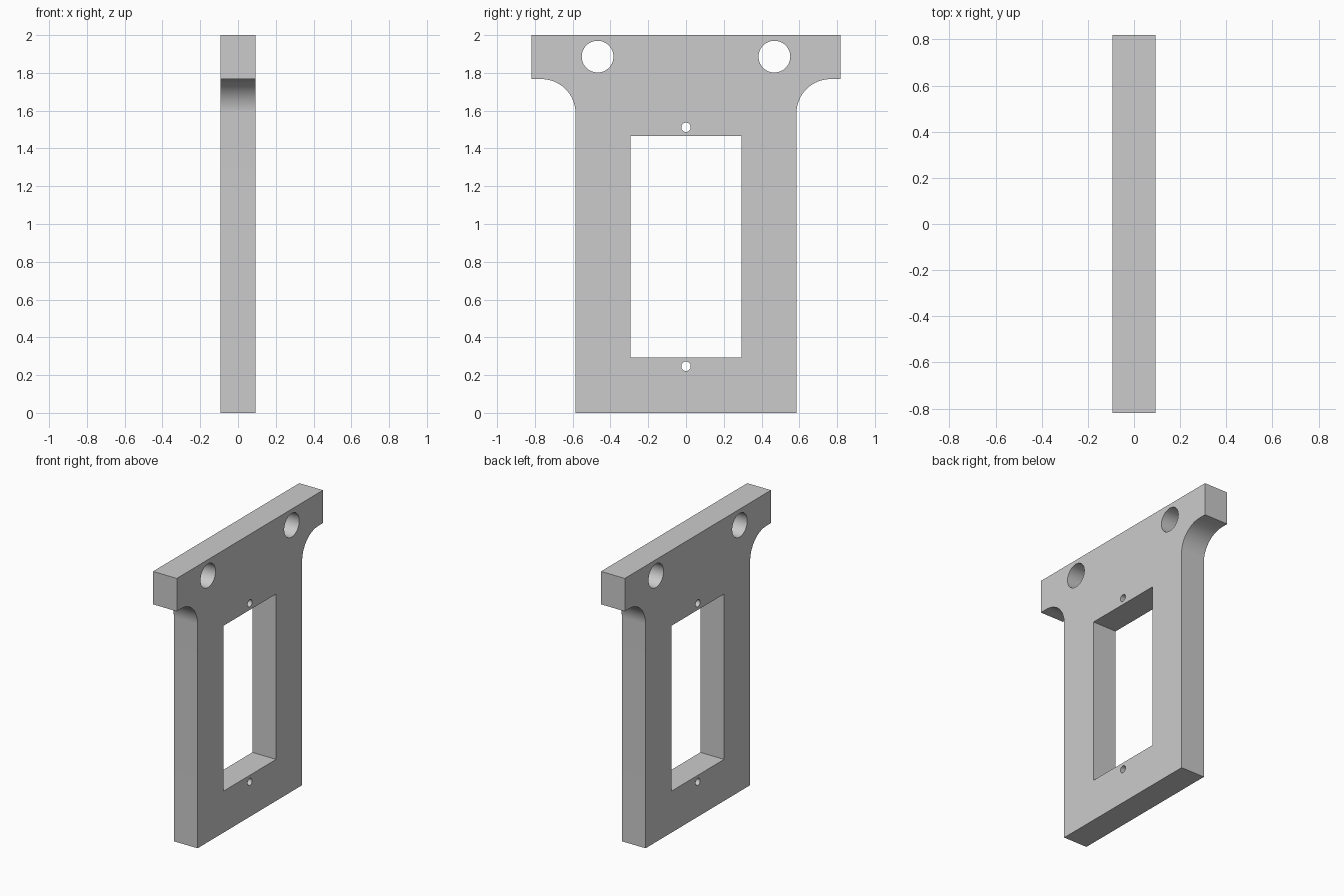
import bpy, bmesh, math
from mathutils import Matrix

cube = bpy.data.objects.get("Cube")
if cube:
    bpy.data.objects.remove(cube, do_unlink=True)

HALF_T = 0.093      # half plate thickness
BODY_Y = 0.585      # half body width
HEAD_Y = 0.818      # half head width
HEAD_Z = 1.767      # underside of the head
FILLET = 0.18

grey = bpy.data.materials.new("plain grey")
grey.use_nodes = True
colour = (0.6, 0.6, 0.6, 1)
grey.diffuse_color = colour
grey.node_tree.nodes["Principled BSDF"].inputs["Base Color"].default_value = colour


def make_object(name, bm):
    bmesh.ops.recalc_face_normals(bm, faces=bm.faces)
    mesh = bpy.data.meshes.new(name)
    bm.to_mesh(mesh)
    bm.free()
    mesh.materials.append(grey)
    obj = bpy.data.objects.new(name, mesh)
    bpy.context.collection.objects.link(obj)
    return obj


def prism(name, outline, half):
    """Extrude a (y, z) outline along x."""
    bm = bmesh.new()
    face = bm.faces.new([bm.verts.new((-half, y, z)) for y, z in outline])
    new = bmesh.ops.extrude_face_region(bm, geom=[face])["geom"]
    verts = [v for v in new if isinstance(v, bmesh.types.BMVert)]
    bmesh.ops.translate(bm, verts=verts, vec=(2 * half, 0, 0))
    return make_object(name, bm)


def hole(name, y, z, radius, sides):
    bm = bmesh.new()
    place = Matrix.Translation((0, y, z)) @ Matrix.Rotation(math.pi / 2, 4, "Y")
    bmesh.ops.create_cone(bm, cap_ends=True, segments=sides, radius1=radius,
                          radius2=radius, depth=4 * HALF_T, matrix=place)
    return make_object(name, bm)


# T-shaped plate with concave fillets below the head
steps = 24
arc = []
for i in range(steps + 1):
    a = math.pi - i / steps * math.pi / 2
    arc.append((BODY_Y + FILLET + FILLET * math.cos(a),
                HEAD_Z - FILLET + FILLET * math.sin(a)))
side = [(BODY_Y, 0)] + arc + [(HEAD_Y, HEAD_Z), (HEAD_Y, 2)]
plate = prism("mounting_plate", side + [(-y, z) for y, z in reversed(side)], HALF_T)

# Window, two large holes and two small screw holes
W, LOW, HIGH = 0.293, 0.294, 1.465
cutters = [prism("window_cutter", [(-W, LOW), (W, LOW), (W, HIGH), (-W, HIGH)], 2 * HALF_T)]
for s in (-1, 1):
    cutters.append(hole("large_hole_cutter", s * 0.468, 1.886, 0.084, 64))
for z in (0.247, 1.512):
    cutters.append(hole("screw_hole_cutter", 0, z, 0.025, 32))

bpy.context.view_layer.objects.active = plate
plate.select_set(True)
for cutter in cutters:
    cutter.hide_render = True
    mod = plate.modifiers.new("cut", "BOOLEAN")
    mod.operation = "DIFFERENCE"
    mod.solver = "EXACT"
    mod.object = cutter
    bpy.ops.object.modifier_apply(modifier=mod.name)
    bpy.data.objects.remove(cutter, do_unlink=True)

bpy.ops.object.shade_smooth_by_angle(angle=math.radians(30))
